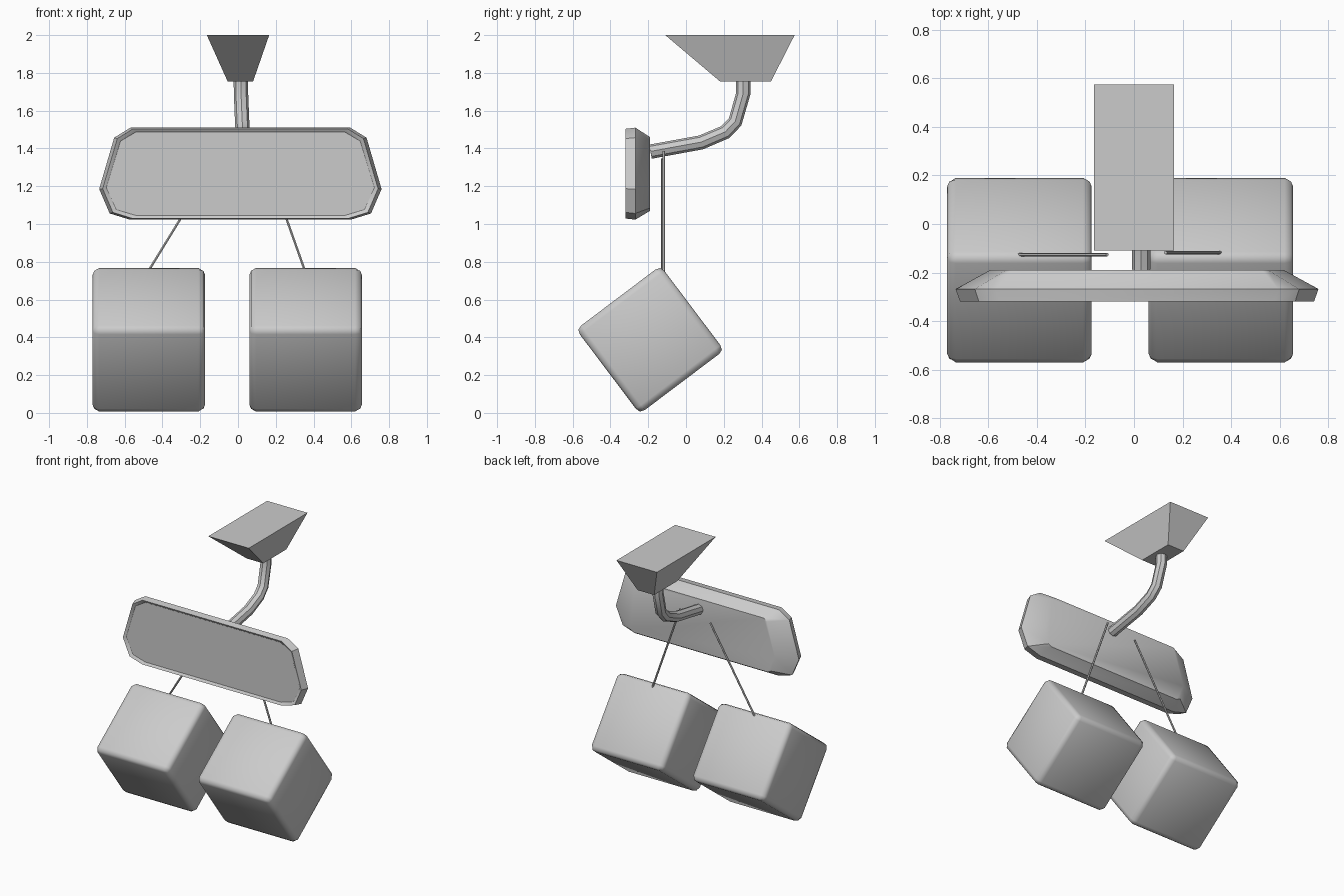
import bpy, bmesh, math
from mathutils import Vector

if "Cube" in bpy.data.objects:
    bpy.data.objects.remove(bpy.data.objects["Cube"])


def finish(name, bm, angle=None):
    bmesh.ops.recalc_face_normals(bm, faces=bm.faces[:])
    me = bpy.data.meshes.new(name)
    bm.to_mesh(me)
    bm.free()
    ob = bpy.data.objects.new(name, me)
    bpy.context.collection.objects.link(ob)
    if angle:
        smooth(ob, angle)
    return ob


def smooth(ob, angle):
    bpy.ops.object.select_all(action='DESELECT')
    ob.select_set(True)
    bpy.context.view_layer.objects.active = ob
    bpy.ops.object.shade_smooth_by_angle(angle=math.radians(angle))


def loft(name, rings, angle=None):
    """Skin a list of equal-length closed rings and cap both ends."""
    bm = bmesh.new()
    vs = [[bm.verts.new(p) for p in r] for r in rings]
    n = len(vs[0])
    for a, b in zip(vs, vs[1:]):
        for i in range(n):
            j = (i + 1) % n
            bm.faces.new((a[i], a[j], b[j], b[i]))
    bm.faces.new(vs[0])
    bm.faces.new(vs[-1])
    return finish(name, bm, angle)


def tube(name, pts, radius, res, angle):
    cu = bpy.data.curves.new(name, 'CURVE')
    cu.dimensions = '3D'
    cu.bevel_depth = radius
    cu.bevel_resolution = res
    cu.use_fill_caps = True
    sp = cu.splines.new('POLY')
    sp.points.add(len(pts) - 1)
    for p, co in zip(sp.points, pts):
        p.co = (*co, 1)
    ob = bpy.data.objects.new(name, cu)
    bpy.context.collection.objects.link(ob)
    bpy.ops.object.select_all(action='DESELECT')
    ob.select_set(True)
    bpy.context.view_layer.objects.active = ob
    bpy.ops.object.convert(target='MESH')
    smooth(bpy.context.object, angle)


def rect(x0, x1, y0, y1, z):
    return [(x0, y0, z), (x1, y0, z), (x1, y1, z), (x0, y1, z)]


# Ceiling mount
loft("ceiling_mount", [rect(-0.055, 0.08, 0.18, 0.45, 1.755),
                       rect(-0.165, 0.165, -0.11, 0.575, 2.0)])

# Bent support arm
tube("support_arm", [(0.015, 0.303, 1.757), (0.016, 0.303, 1.69), (0.022, 0.26, 1.54),
                     (0.025, 0.207, 1.486), (0.028, 0.08, 1.432), (0.03, -0.188, 1.383)],
     0.038, 2, 30)

# Mirror housing with recessed glass: half outlines mirrored about its centre
CX, CZ = 0.0125, 1.267


def outline(half, y, sx=1, sz=1):
    full = half + [(-x, z) for x, z in reversed(half[:])]
    return [(CX + x * sx, y, CZ + (z - CZ) * sz) for x, z in full]


front = [(0.582, 1.51), (0.668, 1.457), (0.7475, 1.185), (0.692, 1.056), (0.585, 1.023)]
back = [(0.515, 1.46), (0.54, 1.44), (0.605, 1.195), (0.575, 1.085), (0.545, 1.07)]
loft("mirror", [outline(front, -0.308, 0.95, 0.905),
                outline(front, -0.311, 0.955, 0.915),
                outline(front, -0.32, 0.975, 0.975),
                outline(front, -0.268),
                outline(back, -0.19)], 35)


# Hanging dice: cubes with softened, slightly bulging faces
def die(name, x):
    bm = bmesh.new()
    bmesh.ops.create_cube(bm, size=2)
    for axis in range(3):
        for s in (-0.88, 0.88):
            co, no = Vector(), Vector()
            co[axis], no[axis] = s, 1
            bmesh.ops.bisect_plane(bm, geom=bm.verts[:] + bm.edges[:] + bm.faces[:],
                                   plane_co=co, plane_no=no)
    pull = {1: 1.0, 2: 0.97, 3: 0.94}
    for v in bm.verts:
        f = pull[sum(abs(c) > 0.99 for c in v.co)]
        v.co = Vector([c * f if abs(c) > 0.99 else c for c in v.co])
        v.co *= 1
        v.co.x *= 0.2975
        v.co.y *= 0.28
        v.co.z *= 0.28
    ob = finish(name, bm, 35)
    ob.location = (x, -0.19, 0.387)
    ob.rotation_euler.x = math.radians(37)


die("left_die", -0.472)
die("right_die", 0.358)

# Cords
tube("left_cord", [(-0.475, -0.126, 0.75), (-0.11, -0.126, 1.345)], 0.007, 1, 30)
tube("right_cord", [(0.355, -0.118, 0.75), (0.13, -0.118, 1.385)], 0.007, 1, 30)
